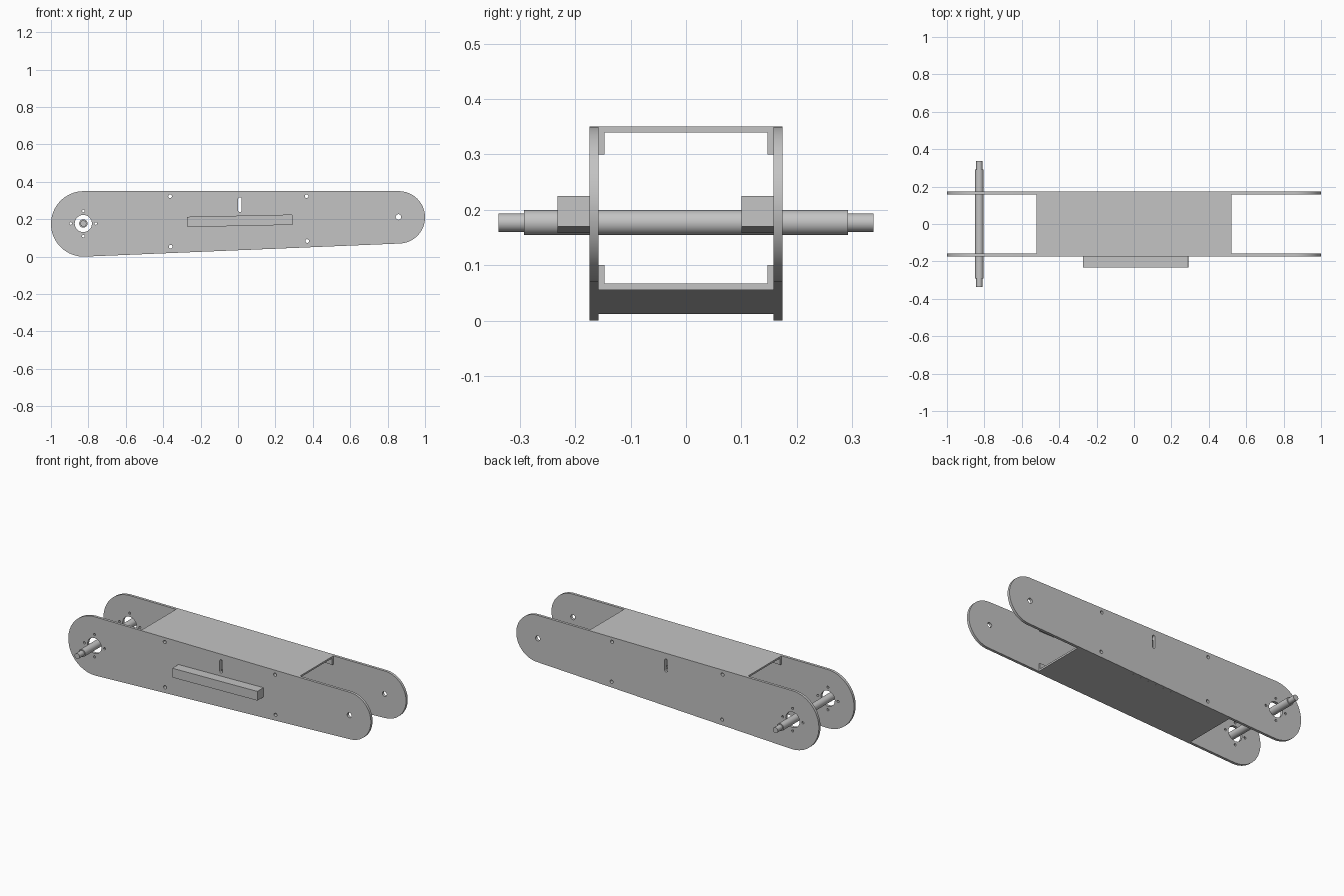
import bpy, bmesh, math
from mathutils import Matrix

cube = bpy.data.objects.get("Cube")
if cube:
    bpy.data.objects.remove(cube)

steel = bpy.data.materials.new("plain grey steel")
steel.use_nodes = True
GREY = (0.55, 0.55, 0.55, 1)
steel.diffuse_color = GREY
steel.node_tree.nodes["Principled BSDF"].inputs["Base Color"].default_value = GREY


def add_object(name, mesh):
    mesh.materials.clear()
    mesh.materials.append(steel)
    obj = bpy.data.objects.new(name, mesh)
    bpy.context.collection.objects.link(obj)
    bpy.ops.object.select_all(action='DESELECT')
    obj.select_set(True)
    bpy.context.view_layer.objects.active = obj
    bpy.ops.object.shade_smooth_by_angle(angle=math.radians(30))
    return obj


def arc(cx, cz, r, a0=0, a1=360, n=24):
    """Points along an arc; a full turn leaves out the repeated point."""
    last = n if a1 - a0 == 360 else n + 1
    angles = [math.radians(a0 + (a1 - a0) * i / n) for i in range(last)]
    return [(cx + r * math.cos(a), cz + r * math.sin(a)) for a in angles]


def sheet(name, loops, y0, y1):
    """Side profile (outline, then holes) in x and z, extruded from y0 to y1."""
    curve = bpy.data.curves.new(name, 'CURVE')
    curve.dimensions = '2D'
    curve.fill_mode = 'BOTH'
    curve.extrude = (y1 - y0) / 2
    for loop in loops:
        spline = curve.splines.new('POLY')
        spline.points.add(len(loop) - 1)
        for point, (x, z) in zip(spline.points, loop):
            point.co = (x, z, 0, 1)
        spline.use_cyclic_u = True
    temp = bpy.data.objects.new(name + " profile", curve)
    bpy.context.collection.objects.link(temp)
    graph = bpy.context.evaluated_depsgraph_get()
    mesh = bpy.data.meshes.new_from_object(temp.evaluated_get(graph))
    bpy.data.objects.remove(temp)
    bpy.data.curves.remove(curve)
    mesh.transform(Matrix.Translation((0, (y0 + y1) / 2, 0)) @ Matrix.Rotation(math.pi / 2, 4, 'X'))
    bm = bmesh.new()
    bm.from_mesh(mesh)
    bmesh.ops.remove_doubles(bm, verts=bm.verts, dist=1e-5)
    bmesh.ops.recalc_face_normals(bm, faces=bm.faces)
    bm.to_mesh(mesh)
    bm.free()
    mesh.name = name
    return add_object(name, mesh)


def rod(name, x, z, radius, y0, y1):
    bm = bmesh.new()
    bmesh.ops.create_cone(bm, cap_ends=True, segments=32, radius1=radius, radius2=radius, depth=y1 - y0,
                          matrix=Matrix.Translation((x, (y0 + y1) / 2, z)) @ Matrix.Rotation(math.pi / 2, 4, 'X'))
    mesh = bpy.data.meshes.new(name)
    bm.to_mesh(mesh)
    bm.free()
    return add_object(name, mesh)


# Shared dimensions
INNER, OUTER = 0.158, 0.174
HALF = 0.52
BIG, SMALL = (-0.825, 0.175, 0.175), (0.86, 0.21, 0.14)
TILT = 2 * math.degrees(math.atan2(SMALL[1] - BIG[1], SMALL[0] - BIG[0]))
SHAFT = (-0.827, 0.177)


def floor(x):
    """Height of the sloping lower edge."""
    return 0.0341 + math.tan(math.radians(TILT)) * x


# Holes
top_bolts = [arc(x, 0.323, 0.01, n=16) for x in (-0.363, 0.367)]
low_bolts = [arc(x, floor(x) + 0.034, 0.01, n=16) for x in (-0.36, 0.37)]
slot = arc(0.01, 0.308, 0.009, 0, 180, 8) + arc(0.01, 0.247, 0.009, 180, 359.9, 8)
shaft_holes = [arc(*SHAFT, 0.046, n=32)]
shaft_holes += [arc(*p, 0.007, n=12) for p in arc(*SHAFT, 0.067, n=4)]
pivot = arc(0.858, 0.212, 0.015, n=20)

# Side plates
outline = arc(*BIG, 90, 270 + TILT, 32) + arc(*SMALL, TILT - 90, 90, 32)
holes = top_bolts + low_bolts + [slot, pivot] + shaft_holes
sheet("front_side_plate", [outline] + holes, -OUTER, -INNER)
sheet("back_side_plate", [outline] + holes, INNER, OUTER)

# Top and bottom panels between the side plates
sheet("top_panel", [[(-HALF, 0.34), (HALF, 0.34), (HALF, 0.35), (-HALF, 0.35)]], -INNER, INNER)
low = [(-HALF, floor(-HALF)), (HALF, floor(HALF))]
sheet("bottom_panel", [low + [(x, z + 0.011) for x, z in reversed(low)]], -INNER, INNER)

# Bent flanges along the panel edges, the upper ones notched for the slot
notch = [(0.019, 0.3)] + arc(0.01, 0.308, 0.009, 0, 180, 8) + [(0.001, 0.3)]
upper = [(-HALF, 0.34), (HALF, 0.34), (HALF, 0.3)] + notch + [(-HALF, 0.3)]
lower = [(x, z + 0.011) for x, z in low] + [(x, z + 0.045) for x, z in reversed(low)]
for side, y0 in (("front", -INNER), ("back", INNER - 0.011)):
    sheet(side + "_upper_flange", [upper] + top_bolts, y0, y0 + 0.011)
    sheet(side + "_lower_flange", [lower] + low_bolts, y0, y0 + 0.011)

# Tilted bars, one outside the front plate and one inside the back plate
bar = [(-0.271, 0.158), (0.291, 0.17), (0.29, 0.225), (-0.272, 0.213)]
sheet("front_bar", [bar], -OUTER - 0.058, -OUTER)
sheet("back_bar", [bar], INNER - 0.058, INNER)

# Stepped cross shaft
rod("shaft", *SHAFT, 0.0225, -0.292, 0.292)
rod("front_shaft_end", *SHAFT, 0.0165, -0.338, -0.292)
rod("back_shaft_end", *SHAFT, 0.0165, 0.292, 0.338)
